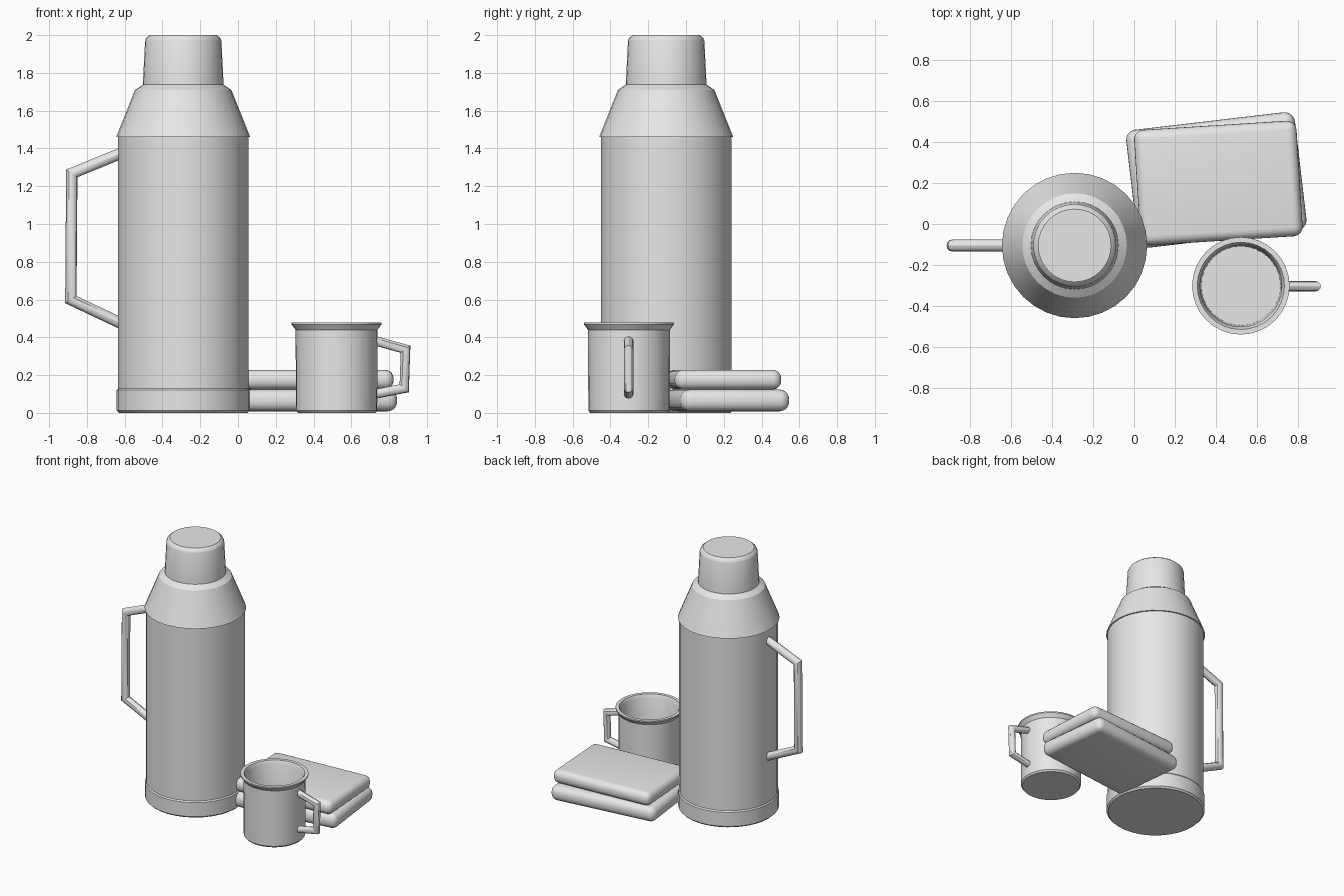
import bpy, bmesh, math
from mathutils import Vector

if "Cube" in bpy.data.objects:
    bpy.data.objects.remove(bpy.data.objects["Cube"], do_unlink=True)

grey = bpy.data.materials.new("plain_grey")
grey.use_nodes = True
grey.diffuse_color = (0.8, 0.8, 0.8, 1)
grey.node_tree.nodes["Principled BSDF"].inputs["Base Color"].default_value = (0.8, 0.8, 0.8, 1)


def finish(bm, name, location, turn=0, angle=30):
    bmesh.ops.recalc_face_normals(bm, faces=bm.faces)
    mesh = bpy.data.meshes.new(name)
    bm.to_mesh(mesh)
    bm.free()
    mesh.materials.append(grey)
    obj = bpy.data.objects.new(name, mesh)
    bpy.context.collection.objects.link(obj)
    obj.location = location
    obj.rotation_euler.z = math.radians(turn)
    bpy.ops.object.select_all(action='DESELECT')
    obj.select_set(True)
    bpy.context.view_layer.objects.active = obj
    bpy.ops.object.shade_smooth_by_angle(angle=math.radians(angle))
    return obj


def lathe(name, profile, location, sides=32):
    """Spin a (radius, height) profile that starts and ends on the axis."""
    bm = bmesh.new()
    verts = [bm.verts.new((r, 0, z)) for r, z in profile]
    edges = [bm.edges.new(pair) for pair in zip(verts, verts[1:])]
    bmesh.ops.spin(bm, geom=verts + edges, axis=(0, 0, 1), cent=(0, 0, 0),
                   angle=math.tau, steps=sides)
    bmesh.ops.remove_doubles(bm, verts=bm.verts, dist=0.0001)
    return finish(bm, name, location)


def bent_handle(name, path, y, radius, sides=12):
    """Round rod with mitred corners through (x, z) points."""
    points = [Vector((x, 0, z)) for x, z in path]
    bm = bmesh.new()
    rings = []
    for i, p in enumerate(points):
        into = (p - points[max(i - 1, 0)]).normalized()
        out = (points[min(i + 1, len(points) - 1)] - p).normalized()
        tangent = (into + out).normalized()
        stretch = 1 / max(tangent.dot(into), tangent.dot(out))
        normal = Vector((-tangent.z, 0, tangent.x)) * stretch
        ring = []
        for k in range(sides):
            a = math.tau * k / sides
            offset = normal * math.cos(a) + Vector((0, 1, 0)) * math.sin(a)
            ring.append(bm.verts.new(p + offset * radius))
        rings.append(ring)
    for a, b in zip(rings, rings[1:]):
        for k in range(sides):
            n = (k + 1) % sides
            bm.faces.new((a[k], a[n], b[n], b[k]))
    bm.faces.new(rings[0])
    bm.faces.new(rings[-1])
    return finish(bm, name, (0, y, 0))


def soft_slab(name, size, location, turn, rounding):
    bm = bmesh.new()
    bmesh.ops.create_cube(bm, size=1)
    bmesh.ops.scale(bm, vec=size, verts=bm.verts)
    bmesh.ops.bevel(bm, geom=list(bm.edges), offset=rounding, segments=5,
                    profile=0.5, affect='EDGES')
    return finish(bm, name, location, turn, 40)


# Vacuum flask
flask = (-0.29, -0.105, 0)
lathe("flask_base", [(0, 0), (0.34, 0), (0.352, 0.012), (0.352, 0.12),
                     (0.345, 0.13), (0, 0.13)], flask)
lathe("flask_body", [(0, 0.1), (0.345, 0.1), (0.345, 1.47), (0, 1.47)], flask)
lathe("flask_shoulder", [(0, 1.46), (0.355, 1.46), (0.255, 1.71),
                         (0.21, 1.74), (0, 1.74)], flask)
lathe("flask_cap", [(0, 1.735), (0.214, 1.735), (0.202, 1.97),
                    (0.196, 1.985), (0.178, 2.0), (0, 2.0)], flask)
bent_handle("flask_handle", [(-0.6, 1.382), (-0.88, 1.268),
                             (-0.885, 0.6), (-0.6, 0.465)], -0.105, 0.03)

# Mug with flared rim and hollow inside
mug = (0.522, -0.302, 0)
lathe("mug", [(0, 0), (0.205, 0), (0.215, 0.012), (0.217, 0.44), (0.238, 0.468),
              (0.238, 0.478), (0.213, 0.478), (0.2, 0.45), (0.193, 0.03), (0, 0.03)], mug)
bent_handle("mug_handle", [(0.725, 0.382), (0.887, 0.337),
                           (0.88, 0.13), (0.725, 0.1)], -0.304, 0.025)

# Stacked soft slabs
soft_slab("lower_slab", (0.83, 0.58, 0.115), (0.402, 0.215, 0.066), 6.7, 0.05)
soft_slab("upper_slab", (0.795, 0.565, 0.104), (0.412, 0.2, 0.176), 3.6, 0.046)
